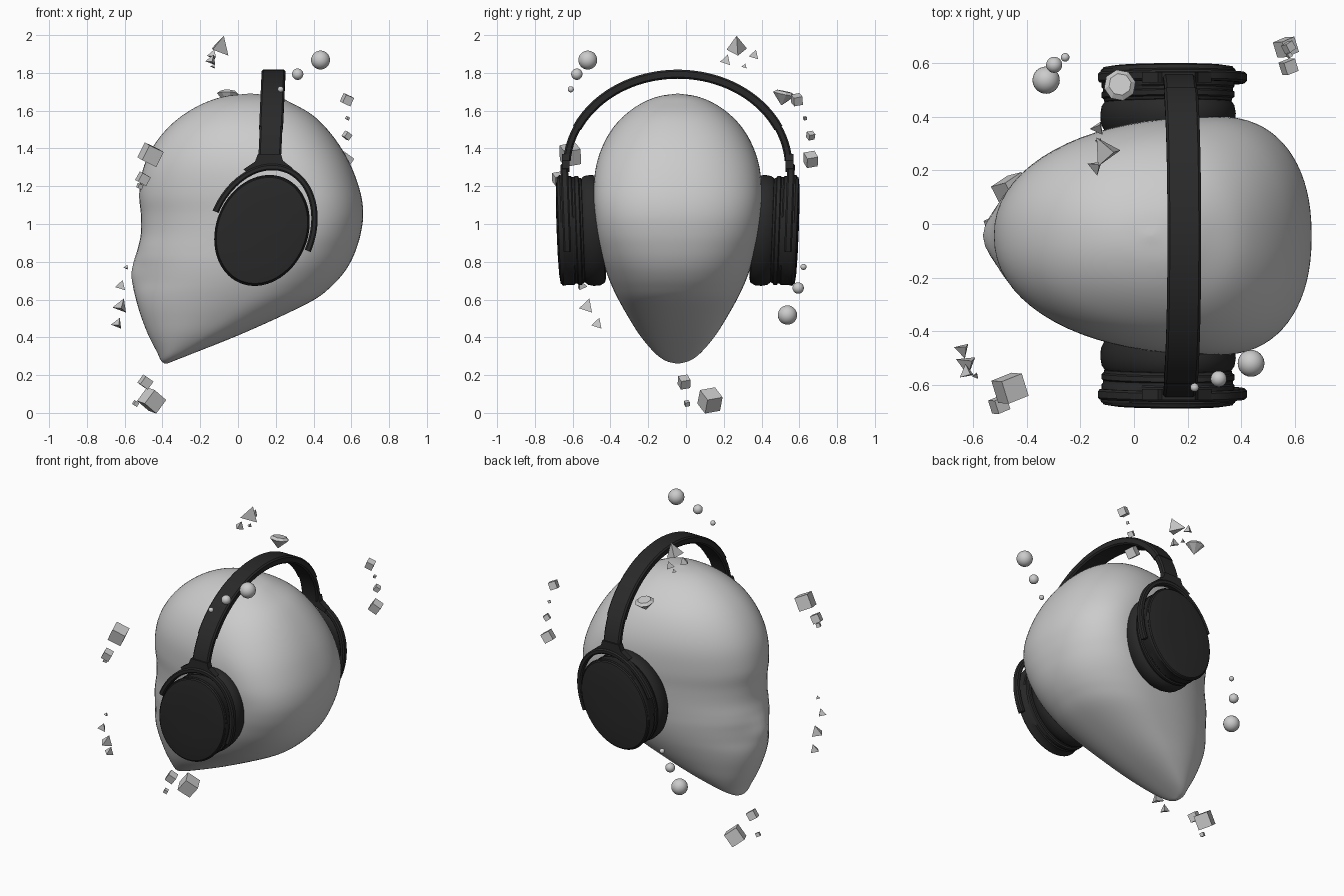
import bpy, bmesh, random
from math import sin, cos, pi, exp, radians
from mathutils import Vector, Matrix, Euler

if "Cube" in bpy.data.objects:
    bpy.data.objects.remove(bpy.data.objects["Cube"])

random.seed(4)
Y0 = -0.044                      # symmetry plane of head and headphones
TILT = radians(23)               # lean of the ear cups
dark = bpy.data.materials.new("dark_plastic")
dark.diffuse_color = (0.022, 0.022, 0.022, 1)
dark.use_nodes = True
dark.node_tree.nodes["Principled BSDF"].inputs["Base Color"].default_value = dark.diffuse_color


def finish(name, bm, mat=None, smooth=None):
    bmesh.ops.recalc_face_normals(bm, faces=bm.faces[:])
    me = bpy.data.meshes.new(name)
    bm.to_mesh(me)
    bm.free()
    ob = bpy.data.objects.new(name, me)
    bpy.context.collection.objects.link(ob)
    if mat:
        me.materials.append(mat)
    if smooth:
        bpy.ops.object.select_all(action='DESELECT')
        ob.select_set(True)
        bpy.context.view_layer.objects.active = ob
        bpy.ops.object.shade_smooth_by_angle(angle=radians(smooth))
    return ob


def loft(name, rings, mat=None, smooth=40):
    bm = bmesh.new()
    vs = [[bm.verts.new(p) for p in r] for r in rings]
    n = len(rings[0])
    for a, b in zip(vs, vs[1:]):
        for i in range(n):
            j = (i + 1) % n
            bm.faces.new((a[i], a[j], b[j], b[i]))
    bm.faces.new(vs[0])
    bm.faces.new(vs[-1])
    return finish(name, bm, mat, smooth)


def section(w, t, c):
    """Chamfered rectangle, w by t."""
    w, t = w / 2, t / 2
    return [(w, t - c), (w - c, t), (c - w, t), (-w, t - c),
            (-w, c - t), (c - w, -t), (w - c, -t), (w, c - t)]


# Head: horizontal slices (height, face x, back x, half width)
rows = [(.262, -.39, -.372, .012), (.277, -.408, -.335, .066), (.32, -.428, -.225, .124),
        (.41, -.474, .0, .2), (.51, -.513, .225, .263), (.6, -.54, .405, .314),
        (.67, -.556, .495, .348), (.735, -.564, .555, .374), (.8, -.552, .597, .395),
        (.87, -.531, .627, .411), (.95, -.514, .65, .426), (1.05, -.514, .663, .438),
        (1.16, -.523, .65, .445), (1.29, -.503, .606, .435), (1.4, -.455, .548, .403),
        (1.5, -.38, .474, .349), (1.58, -.287, .39, .276), (1.64, -.18, .285, .19),
        (1.676, -.07, .2, .1), (1.69, .055, .075, .006)]


def catmull(pts, steps):
    v = [Vector(p) for p in pts]
    v = [v[0] * 2 - v[1]] + v + [v[-1] * 2 - v[-2]]
    for i in range(1, len(v) - 2):
        a, b, c, d = v[i - 1:i + 3]
        for k in range(steps):
            t = k / steps
            yield (b * 2 + (c - a) * t + (a * 2 - b * 5 + c * 4 - d) * t * t
                   + (b * 3 - a - c * 3 + d) * t ** 3) / 2
    yield v[-2]


def head_ring(z, xf, xb, w, n=72):
    wide = .57 + .15 * exp(-((z - 1.05) / .38) ** 2)
    # the back of the jaw keeps a steady line while the nose pushes forward
    nose = .035 * exp(-((z - .73) / .1) ** 2)
    xm = xf + (xb - xf) * wide
    ring = []
    for i in range(n):
        a = 2 * pi * i / n
        c, s = cos(a), sin(a)
        e = 2.25 if c > 0 else 2.15
        r = xb - xm if c > 0 else xm - xf - nose
        x = xm + (1 if c > 0 else -1) * r * abs(c) ** (2 / e)
        y = (1 if s > 0 else -1) * w * abs(s) ** (2 / e)
        if c < 0:
            x -= nose * exp(-(y / .09) ** 2)
        ring.append((x, Y0 + y, z))
    return ring


loft("head", [head_ring(*r) for r in catmull(rows, 5)], smooth=80)


# Headphones
def cup_point(s, d, u, v):
    x = .127 + u * cos(TILT) + v * sin(TILT)
    z = -u * sin(TILT) + v * cos(TILT)
    return (x, Y0 + s * (d + .037 * z), .966 + z)


def cup(name, s, profile, n=64):
    loft(name, [[cup_point(s, d, .243 * k * cos(2 * pi * i / n), .302 * k * sin(2 * pi * i / n))
                 for i in range(n)] for d, k in profile], dark)


pad = [(.42, .5), (.405, .6), (.393, .72), (.388, .85), (.395, .94), (.42, .99), (.455, 1.0),
       (.485, .98), (.5, .94), (.503, .85)]
shell = [(.49, .8), (.502, .94), (.512, .95), (.517, .98), (.535, .985), (.54, .96), (.55, .96),
         (.556, .98), (.598, .98), (.603, .99), (.615, 1.0), (.622, .985)]
plate = [(.61, .975), (.622, .975), (.63, .955), (.636, .8), (.64, .45), (.641, .02)]
flare = [(.105, 1.37), (.228, 1.37), (.238, 1.335), (.29, 1.295), (.275, 1.275),
         (.2, 1.3), (.13, 1.3), (.045, 1.275), (.03, 1.29), (.09, 1.33)]


def band(name, a0, a1, w, t, n):
    """Strip along the half-ellipse of the headband."""
    rings = []
    for i in range(n + 1):
        a = a0 + (a1 - a0) * i / n
        p = Vector((0, .588 * cos(a), .493 * sin(a)))
        nor = Vector((0, cos(a) / .588, sin(a) / .493)).normalized()
        x0 = .168 + (p.z - .05) * .045
        rings.append([Vector((x0 + u, Y0, 1.3)) + p + nor * v for u, v in section(w, t, .009)])
    loft(name, rings, dark, 35)


band("headband", radians(25), radians(155), .126, .048, 56)
for side, s in (("near", -1), ("far", 1)):
    cup(side + "_ear_pad", s, pad)
    cup(side + "_cup_shell", s, shell)
    cup(side + "_cup_plate", s, plate)
    # yoke arm standing clear of the cup at the top
    rings = []
    for i in range(37):
        a = pi * i / 36
        rings.append([cup_point(s, .588 + v, (.265 + u) * cos(a), (.352 + u) * sin(a) - .005)
                      for u, v in section(.034, .04, .008)])
    loft(side + "_yoke", rings, dark)
    bm = bmesh.new()
    f = bm.faces.new([bm.verts.new((x, Y0 + s * .572, z)) for x, z in flare])
    ext = bmesh.ops.extrude_face_region(bm, geom=[f])["geom"]
    bmesh.ops.translate(bm, verts=[g for g in ext if isinstance(g, bmesh.types.BMVert)],
                        vec=(0, s * .04, 0))
    finish(side + "_yoke_flare", bm, dark)
    a0, a1 = (4, 26) if s > 0 else (154, 176)
    band(side + "_slider", radians(a0), radians(a1), .12, .04, 10)

# Floating shapes: (x, y, z, size)
balls = [(.437, -.52, 1.868, .05), (.316, -.578, 1.793, .03), (.226, -.61, 1.713, .016),
         (-.328, .537, .518, .051), (-.298, .594, .661, .03), (-.257, .622, .773, .016)]
cubes = [(-.463, -.613, 1.367, .088), (-.503, -.675, 1.24, .052), (-.52, -.67, 1.2, .025),
         (-.457, .127, .066, .09), (-.49, -.01, .163, .052), (-.542, .005, .05, .024),
         (.577, .587, 1.658, .048), (.58, .63, 1.56, .016), (.577, .66, 1.468, .034),
         (.567, .66, 1.342, .06)]
tetras = [(-.1, .27, 1.935, .066), (-.14, .215, 1.865, .035), (-.13, .31, 1.835, .017),
          (-.133, .36, 1.893, .032), (-.59, -.565, .77, .016), (-.622, -.555, .672, .034),
          (-.62, -.52, .562, .047), (-.637, -.467, .47, .036)]

for i, (x, y, z, r) in enumerate(balls):
    bm = bmesh.new()
    bmesh.ops.create_uvsphere(bm, u_segments=24, v_segments=14, radius=r,
                              matrix=Matrix.Translation((x, y, z)))
    finish(f"floating_ball_{i}", bm, smooth=60)
for i, (x, y, z, r) in enumerate(cubes):
    rot = Euler((.2, .5 + random.uniform(-.15, .15), .5 + random.uniform(-.15, .15)))
    bm = bmesh.new()
    bmesh.ops.create_cube(bm, size=r, matrix=Matrix.Translation((x, y, z)) @ rot.to_matrix().to_4x4())
    finish(f"floating_cube_{i}", bm)
for i, (x, y, z, r) in enumerate(tetras):
    rot = Euler((.25, .3, random.uniform(0, 2)))
    bm = bmesh.new()
    bmesh.ops.create_cone(bm, cap_ends=True, segments=3, radius1=.943 * r, radius2=0, depth=r * 4 / 3,
                          matrix=Matrix.Translation((x, y, z)) @ rot.to_matrix().to_4x4()
                          @ Matrix.Translation((0, 0, r / 3)))
    bmesh.ops.remove_doubles(bm, verts=bm.verts[:], dist=1e-5)
    finish(f"floating_pyramid_{i}", bm)

# Cut gem above the head
gem = loft("floating_gem", [[(r * cos(pi * i / 4), r * sin(pi * i / 4), h) for i in range(8)]
                            for r, h in ((.002, -.055), (.06, .005), (.042, .02))], smooth=None)
gem.location = (-.053, .517, 1.683)
gem.rotation_euler = (-.2, .08, .2)
